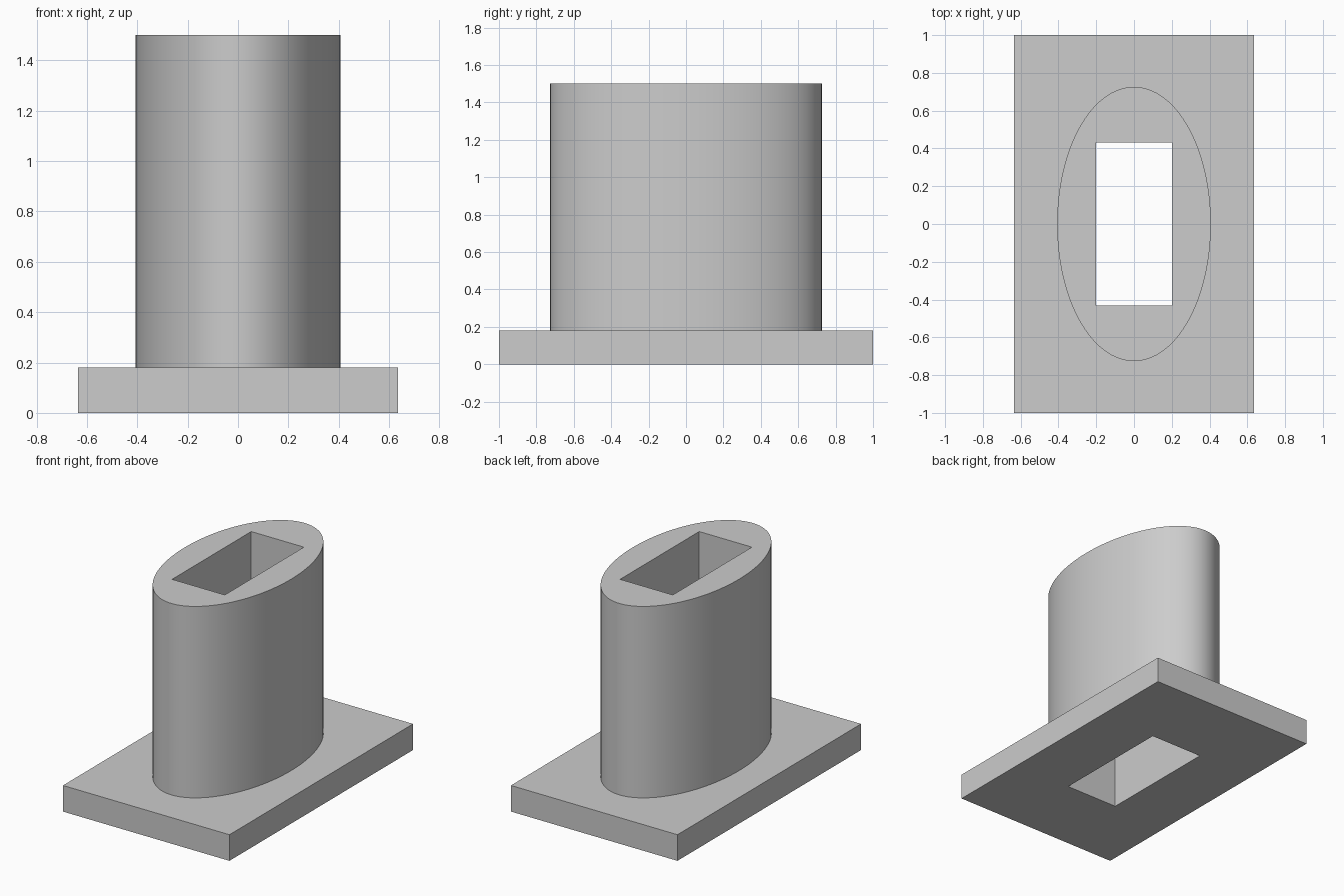
import bpy
import math

cube = bpy.data.objects.get("Cube")
if cube:
    bpy.data.objects.remove(cube, do_unlink=True)

BASE = (1.27, 2.0, 0.18)       # plate width, depth, thickness
RADII = (0.407, 0.726)         # half axes of the oval column
HOLE = (0.402, 0.862)          # slot width and depth
TOP = 1.5

grey = bpy.data.materials.new("plain_grey")
grey.use_nodes = True
colour = (0.604, 0.604, 0.604, 1)
grey.diffuse_color = colour
grey.node_tree.nodes["Principled BSDF"].inputs["Base Color"].default_value = colour


def finish(name, scale):
    obj = bpy.context.object
    obj.name = obj.data.name = name
    obj.scale = scale
    bpy.ops.object.transform_apply(location=False, rotation=False, scale=True)
    obj.data.materials.append(grey)
    return obj


def box(name, size, z):
    bpy.ops.mesh.primitive_cube_add(size=1, location=(0, 0, z))
    return finish(name, size)


def combine(target, tool, operation):
    """Apply a boolean to the target and discard the tool."""
    mod = target.modifiers.new(operation.title(), 'BOOLEAN')
    mod.operation, mod.object, mod.solver = operation, tool, 'EXACT'
    bpy.context.view_layer.objects.active = target
    bpy.ops.object.modifier_apply(modifier=mod.name)
    bpy.data.objects.remove(tool, do_unlink=True)


# Rectangular base plate
body = box("flanged_oval_sleeve", BASE, BASE[2] / 2)

# Oval column, sunk into the plate so the two fuse cleanly
foot = BASE[2] / 2
bpy.ops.mesh.primitive_cylinder_add(vertices=128, radius=1, depth=TOP - foot,
                                    location=(0, 0, (TOP + foot) / 2))
column = finish("oval_column", (*RADII, 1))
combine(body, column, 'UNION')

# Rectangular slot through the full height
slot = box("slot_cutter", (*HOLE, TOP * 2), TOP / 2)
slot.hide_render = True
combine(body, slot, 'DIFFERENCE')

# Smooth oval wall with crisp edges
bpy.ops.object.select_all(action='DESELECT')
body.select_set(True)
bpy.context.view_layer.objects.active = body
bpy.ops.object.shade_smooth_by_angle(angle=math.radians(30))
